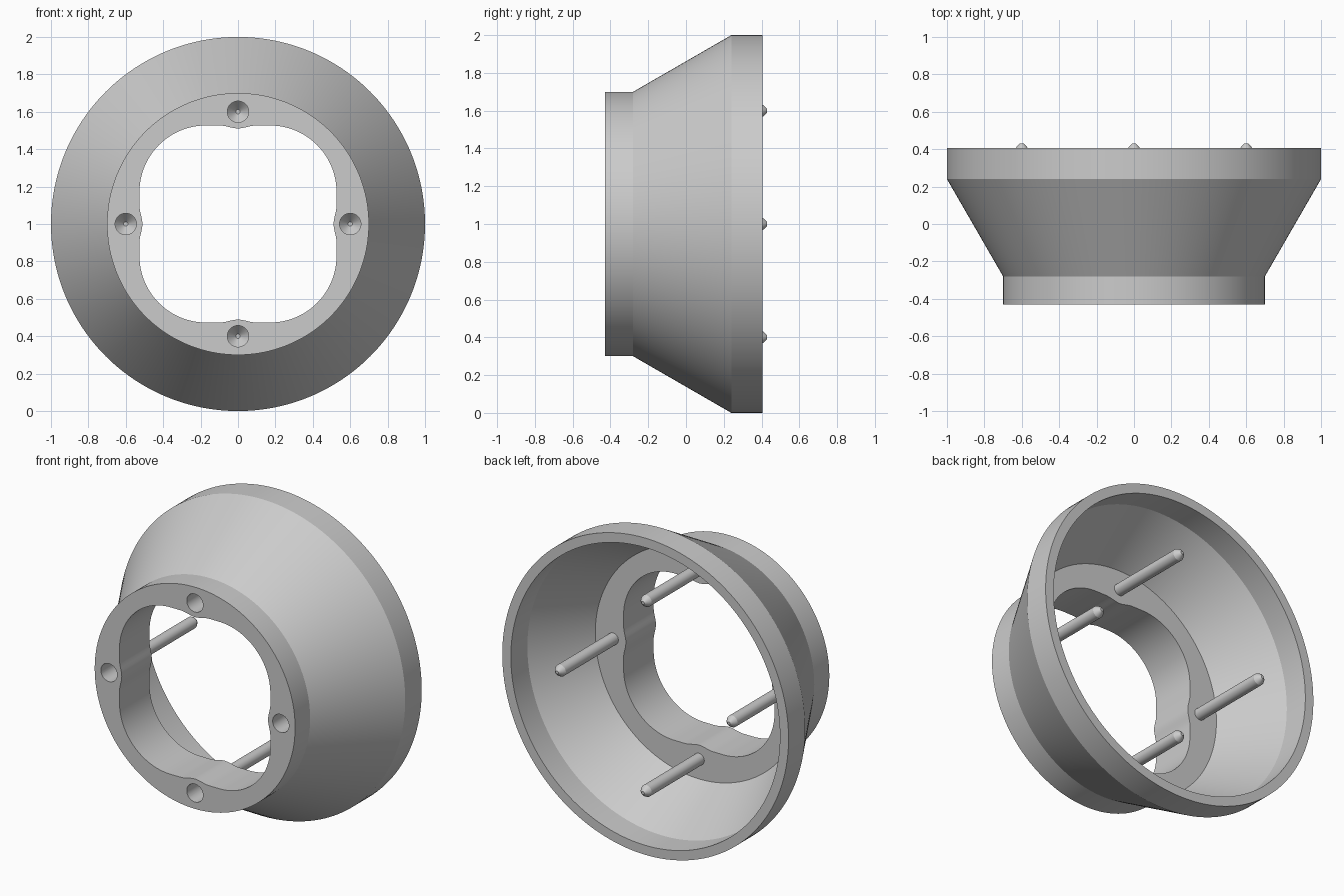
import bpy, bmesh
from math import sin, cos, tan, pi, sqrt, radians
from mathutils import Vector

cube = bpy.data.objects.get("Cube")
if cube:
    bpy.data.objects.remove(cube, do_unlink=True)

grey = bpy.data.materials.new("light_grey")
grey.use_nodes = True
colour = (0.6, 0.6, 0.6, 1)
grey.diffuse_color = colour
grey.node_tree.nodes["Principled BSDF"].inputs["Base Color"].default_value = colour

FRONT, PLATE_BACK, RIM_BACK, TIP = -0.43, -0.13, 0.405, 0.43
PIN_CENTRES = [(0.6, 0), (0, 0.6), (-0.6, 0), (0, -0.6)]


def opening(t):
    """Radius of the rounded square opening, with a small swelling at each pin."""
    half, corner = 0.527, 0.357
    c = half - corner
    t = abs((t + pi / 4) % (pi / 2) - pi / 4)
    side = half * tan(t)
    if side > c:
        d = c * (cos(t) + sin(t))
        return d + sqrt(d * d - 2 * c * c + corner * corner)
    swell = 0.016 * cos(side / 0.1 * pi / 2) ** 2 if side < 0.1 else 0
    return (half - swell) / cos(t)


def lathe(name, profile, count, centre=(0, 0), closed=False):
    """Turn (radius, y) points around a front-to-back axis; a radius may be a function."""
    bm = bmesh.new()
    rings = []
    for r, y in profile:
        ring = []
        for i in range(count):
            t = 2 * pi * i / count
            rad = r(t) if callable(r) else r
            ring.append(bm.verts.new((centre[0] + rad * cos(t), y, 1 + centre[1] + rad * sin(t))))
        rings.append(ring)
    pairs = list(zip(rings, rings[1:]))
    if closed:
        pairs.append((rings[-1], rings[0]))
    else:
        bm.faces.new(rings[0])
        bm.faces.new(rings[-1])
    for a, b in pairs:
        for i in range(count):
            j = (i + 1) % count
            bm.faces.new((a[i], a[j], b[j], b[i]))
    bmesh.ops.recalc_face_normals(bm, faces=bm.faces)
    mesh = bpy.data.meshes.new(name)
    bm.to_mesh(mesh)
    bm.free()
    mesh.materials.append(grey)
    obj = bpy.data.objects.new(name, mesh)
    bpy.context.collection.objects.link(obj)
    return obj


def select(obj):
    bpy.ops.object.select_all(action='DESELECT')
    obj.select_set(True)
    bpy.context.view_layer.objects.active = obj


def smooth(obj):
    select(obj)
    bpy.ops.object.shade_smooth_by_angle(angle=radians(25))


# Flared housing with the thick front plate
housing = lathe("flared_housing", [
    (opening, FRONT), (0.70, FRONT), (0.70, -0.28), (1.0, 0.24), (1.0, RIM_BACK),
    (0.94, RIM_BACK), (0.94, 0.24), (0.725, PLATE_BACK), (opening, PLATE_BACK),
], 192, closed=True)

# Blind holes with conical bottoms in the front plate
for centre in PIN_CENTRES:
    cutter = lathe("hole_cutter", [(0.057, FRONT - 0.1), (0.057, FRONT + 0.2),
                                   (0.012, FRONT + 0.25)], 32, centre)
    cutter.hide_render = True
    select(housing)
    mod = housing.modifiers.new("hole", 'BOOLEAN')
    mod.operation = 'DIFFERENCE'
    mod.solver = 'EXACT'
    mod.object = cutter
    bpy.ops.object.modifier_apply(modifier=mod.name)
    bpy.data.objects.remove(cutter, do_unlink=True)
smooth(housing)

# Pins with tapered tips behind the plate
for side, centre in zip(("left", "top", "right", "bottom"), PIN_CENTRES):
    pin = lathe(side + "_pin", [(0.037, PLATE_BACK - 0.02), (0.037, 0.395),
                                (0.028, 0.412), (0.01, TIP)], 32, centre)
    smooth(pin)
